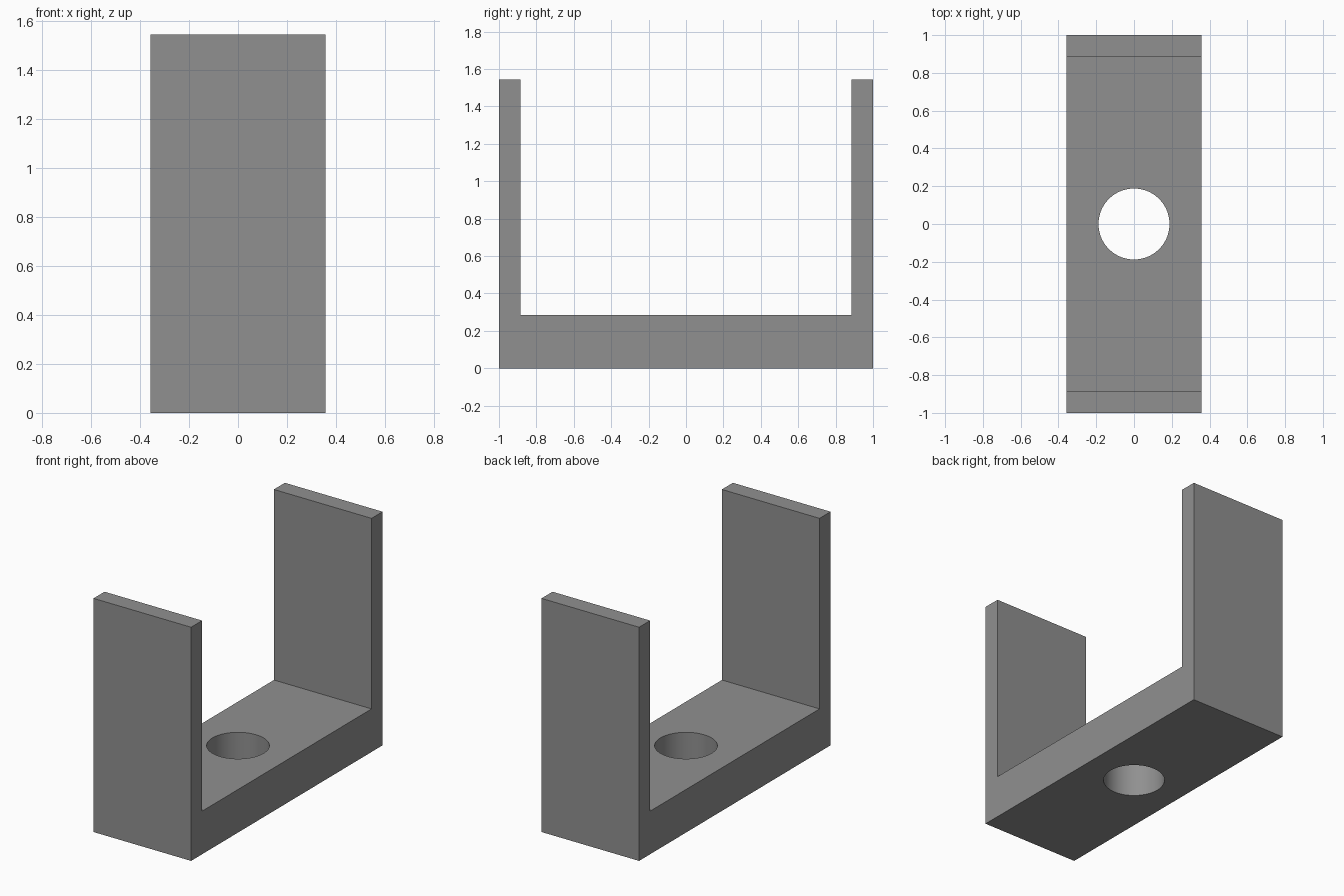
import bpy, bmesh, math

if "Cube" in bpy.data.objects:
    bpy.data.objects.remove(bpy.data.objects["Cube"])

HALF_W, HEIGHT, BASE, INNER, HOLE_R = 0.357, 1.545, 0.285, 0.885, 0.188

grey = bpy.data.materials.new("mid_grey")
grey.diffuse_color = (0.28, 0.28, 0.28, 1)
grey.use_nodes = True
grey.node_tree.nodes["Principled BSDF"].inputs["Base Color"].default_value = grey.diffuse_color

# U-shaped bracket: side profile (y, z) extruded across the width
half = [(1, 0), (1, HEIGHT), (INNER, HEIGHT), (INNER, BASE)]
profile = half + [(-y, z) for y, z in reversed(half)]
bm = bmesh.new()
face = bm.faces.new([bm.verts.new((-HALF_W, y, z)) for y, z in profile])
ext = bmesh.ops.extrude_face_region(bm, geom=[face])
moved = [v for v in ext["geom"] if isinstance(v, bmesh.types.BMVert)]
bmesh.ops.translate(bm, verts=moved, vec=(2 * HALF_W, 0, 0))
bmesh.ops.recalc_face_normals(bm, faces=bm.faces)
mesh = bpy.data.meshes.new("u_bracket")
bm.to_mesh(mesh)
bm.free()
mesh.materials.append(grey)
bracket = bpy.data.objects.new("u_bracket", mesh)
bpy.context.collection.objects.link(bracket)

# Round through-hole in the middle of the base
bpy.ops.mesh.primitive_cylinder_add(vertices=64, radius=HOLE_R, depth=1,
                                    location=(0, 0, BASE / 2))
cutter = bpy.context.object
cutter.name = "hole_cutter"
cutter.hide_render = True
cutter.data.materials.append(grey)

cut = bracket.modifiers.new("base_hole", 'BOOLEAN')
cut.operation, cut.solver, cut.object = 'DIFFERENCE', 'EXACT', cutter
bpy.ops.object.select_all(action='DESELECT')
bracket.select_set(True)
bpy.context.view_layer.objects.active = bracket
bpy.ops.object.modifier_apply(modifier=cut.name)
bpy.data.objects.remove(cutter)

# Smooth hole wall, sharp corners
bpy.ops.object.shade_smooth_by_angle(angle=math.radians(30))
